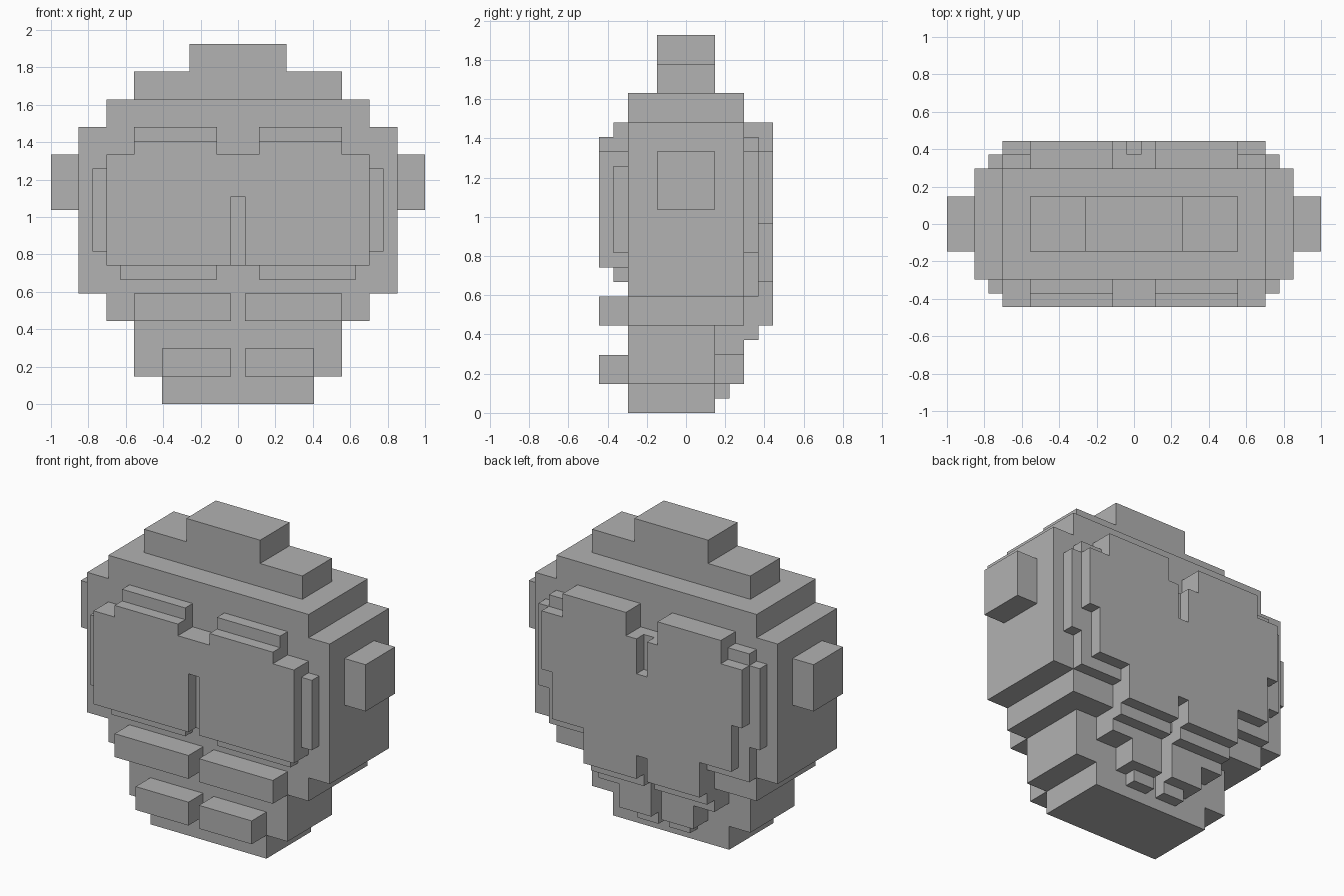
import bpy
import bmesh
from mathutils import Vector

U = 2 / 27  # one block

if "Cube" in bpy.data.objects:
    bpy.data.objects.remove(bpy.data.objects["Cube"], do_unlink=True)

gray = bpy.data.materials.new("plain_gray")
gray.use_nodes = True
COLOUR = (0.445, 0.445, 0.445, 1)
gray.diffuse_color = COLOUR
gray.node_tree.nodes["Principled BSDF"].inputs["Base Color"].default_value = COLOUR


def add_box(bm, x, y, z):
    """Add a box from three (low, high) ranges in blocks."""
    lo, hi = Vector((x[0], y[0], z[0])) * U, Vector((x[1], y[1], z[1])) * U
    verts = bmesh.ops.create_cube(bm, size=1)["verts"]
    for v in verts:
        v.co = (lo + hi) / 2 + v.co * (hi - lo)


def part(name, *boxes):
    """Make one object; boxes that start off the centre line are mirrored."""
    bm = bmesh.new()
    for x, y, z in boxes:
        if isinstance(x, tuple):
            add_box(bm, x, y, z)
            add_box(bm, (-x[1], -x[0]), y, z)
        else:
            add_box(bm, (-x, x), y, z)
    mesh = bpy.data.meshes.new(name)
    bm.to_mesh(mesh)
    bm.free()
    mesh.materials.append(gray)
    bpy.context.collection.objects.link(bpy.data.objects.new(name, mesh))


BODY = (-4, 4)
LOW_BODY = (-4, 2)
NECK = (-2, 2)

# Stepped core of the torso
part("hips", (5.5, LOW_BODY, (0, 2)))
part("waist", (7.5, LOW_BODY, (2, 6)))
part("ribs", (9.5, BODY, (6, 8)))
part("torso", (11.5, BODY, (8, 20)))
part("shoulders", (9.5, BODY, (20, 22)))
part("neck", (7.5, NECK, (22, 24)), (3.5, NECK, (24, 26)))
part("arm_stubs", ((11.5, 13.5), NECK, (14, 18)))

# Chest, with a groove down the lower middle
FRONT, FRONT_LOW = (-6, -4), (-5, -4)
part("chest",
     (9.5, FRONT, (15, 18)),
     ((0.5, 9.5), FRONT, (10, 15)),
     (0.5, FRONT_LOW, (10, 15)),
     ((1.5, 7.5), FRONT, (18, 19)))
part("chest_rims",
     ((1.5, 7.5), FRONT_LOW, (19, 20)),
     ((1.5, 8.5), FRONT_LOW, (9, 10)),
     ((9.5, 10.5), FRONT_LOW, (11, 17)))

# Stomach blocks
part("upper_abs", ((0.5, 7.5), FRONT, (6, 8)))
part("lower_abs", ((0.5, 5.5), FRONT, (2, 4)))

# Back: a wide thin layer with a stepped outer layer over it
UNDER, OVER = (4, 5), (5, 6)
part("back_underlayer",
     (9.5, UNDER, (8, 18)),
     ((1.5, 9.5), UNDER, (18, 19)),
     ((1.5, 7.5), UNDER, (19, 20)),
     ((9.5, 10.5), UNDER, (11, 18)))
part("back_plate",
     ((1.5, 7.5), OVER, (18, 20)),
     ((0.5, 9.5), OVER, (15, 18)),
     (9.5, OVER, (13, 15)),
     (8.5, OVER, (9, 13)),
     (5.5, OVER, (8, 9)),
     ((0.5, 5.5), (4, 6), (6, 8)))

# Lower back, split along the spine
part("lower_back",
     ((0.5, 5.5), (4, 5), (5, 6)),
     ((0.5, 5.5), (2, 4), (4, 6)),
     ((0.5, 3.5), (2, 4), (2, 4)),
     ((0.5, 2.5), (2, 3), (1, 2)))
